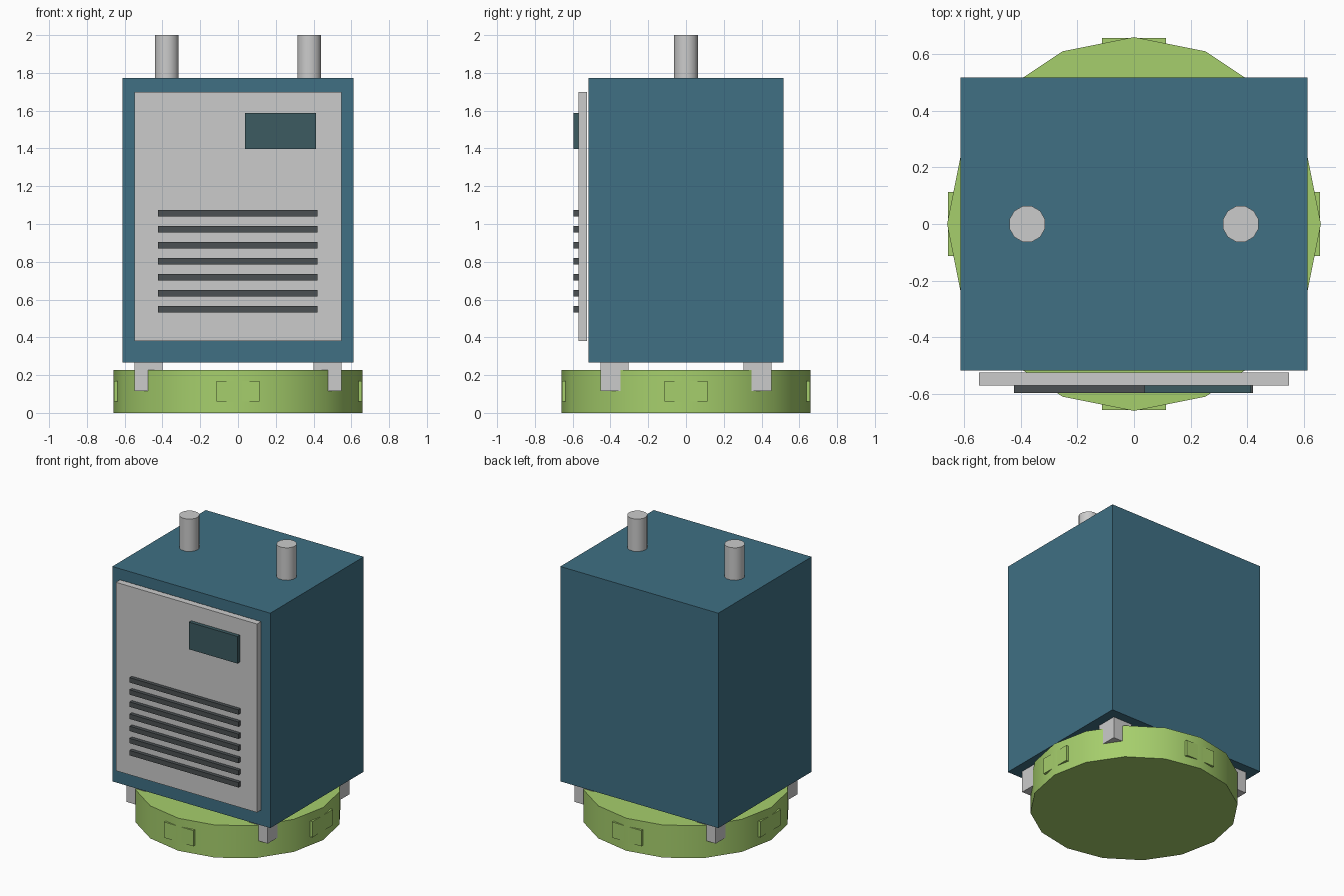
import bpy, math

if "Cube" in bpy.data.objects:
    bpy.data.objects.remove(bpy.data.objects["Cube"])


def material(name, rgb):
    m = bpy.data.materials.new(name)
    m.diffuse_color = (*rgb, 1)
    m.use_nodes = True
    m.node_tree.nodes["Principled BSDF"].inputs["Base Color"].default_value = m.diffuse_color
    return m


TEAL = material("teal_paint", (0.05, 0.16, 0.23))
GREEN = material("green_paint", (0.38, 0.62, 0.15))
DARK = material("dark_trim", (0.07, 0.08, 0.085))
GLASS = material("screen_glass", (0.045, 0.105, 0.12))


def box(name, x, y, z, mat=None):
    """Box from (min, max) ranges on each axis."""
    r = (x, y, z)
    bpy.ops.mesh.primitive_cube_add(size=1, location=[(a + b) / 2 for a, b in r])
    o = bpy.context.object
    o.name = name
    o.scale = [b - a for a, b in r]
    bpy.ops.object.transform_apply(location=False, rotation=False, scale=True)
    if mat:
        o.data.materials.append(mat)
    return o


def cylinder(name, sides, radius, x, z0, z1, turn=0, mat=None):
    bpy.ops.mesh.primitive_cylinder_add(vertices=sides, radius=radius, depth=z1 - z0,
                                        location=(x, 0, (z0 + z1) / 2),
                                        rotation=(0, 0, turn))
    o = bpy.context.object
    o.name = name
    if mat:
        o.data.materials.append(mat)
    bpy.ops.object.shade_smooth_by_angle(angle=math.radians(40))
    return o


# Round base with a pad on each of its four sides
cylinder("base", 16, 0.66, 0, 0, 0.228, mat=GREEN)
for s, side in ((-1, "front"), (1, "back")):
    box(side + "_pad", (-0.113, 0.113), sorted((s * 0.61, s * 0.656)), (0.06, 0.17), GREEN)
for s, side in ((-1, "left"), (1, "right")):
    box(side + "_pad", sorted((s * 0.61, s * 0.656)), (-0.113, 0.113), (0.06, 0.17), GREEN)

# Corner legs
for sx, lr in ((-1, "left"), (1, "right")):
    for sy, fb in ((-1, "front"), (1, "back")):
        box(f"{fb}_{lr}_leg", sorted((sx * 0.40, sx * 0.547)),
            sorted((sy * 0.305, sy * 0.452)), (0.117, 0.28))

# Cabinet and front panel
box("cabinet", (-0.612, 0.612), (-0.517, 0.517), (0.268, 1.773), TEAL)
box("front_panel", (-0.547, 0.547), (-0.57, -0.525), (0.38, 1.70))

# Display screen and vent slats
box("screen", (0.037, 0.413), (-0.596, -0.565), (1.397, 1.587), GLASS)
for i in range(7):
    z = 0.548 + i * 0.085
    box(f"vent_slat_{i + 1}", (-0.423, 0.42), (-0.596, -0.565), (z - 0.017, z + 0.017), DARK)

# Pipes on the roof
for s, side in ((-1, "left"), (1, "right")):
    cylinder(side + "_pipe", 12, 0.065, s * 0.377, 1.74, 2.0, math.radians(15))
